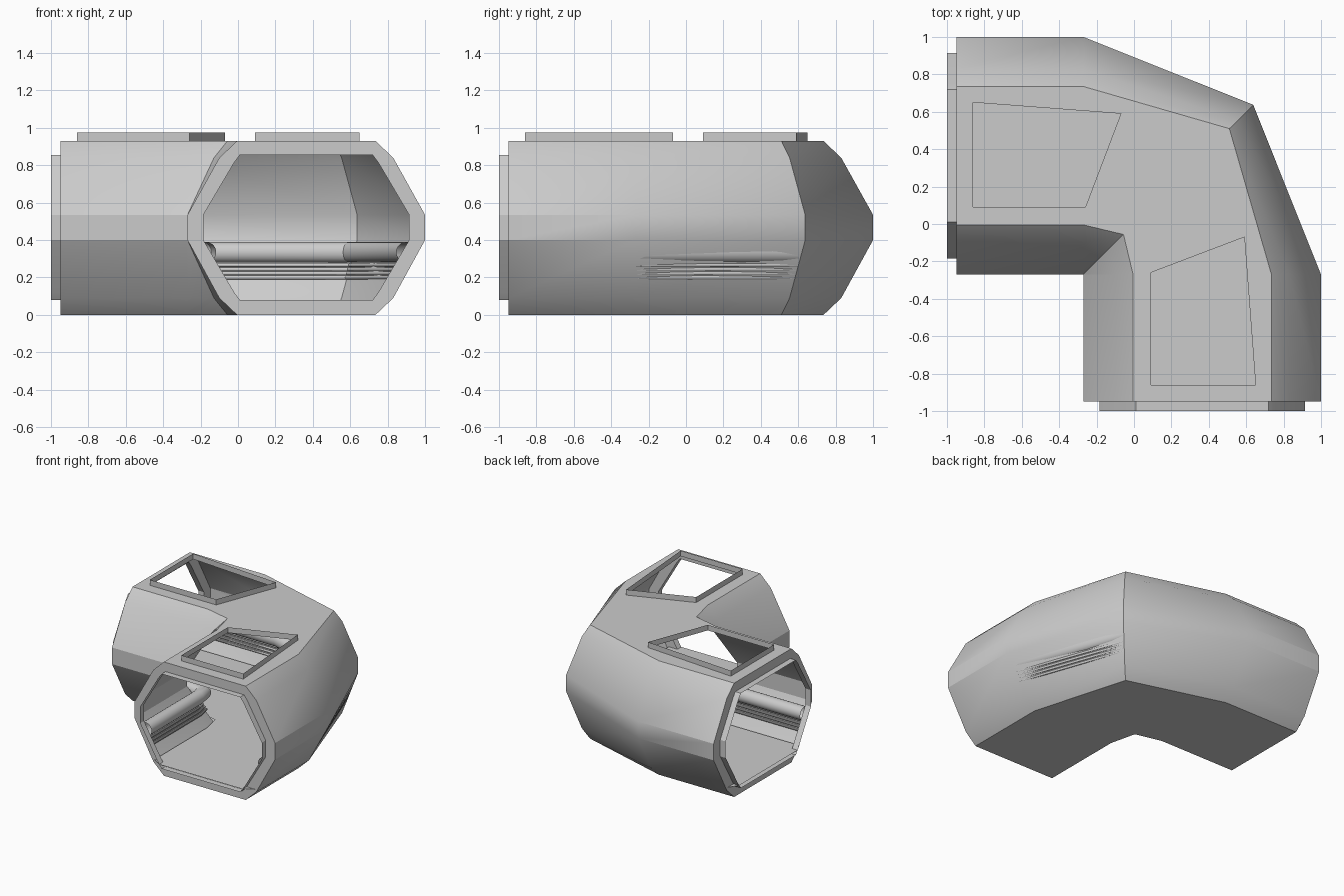
import bpy, bmesh
from math import cos, sin, pi, sqrt, radians

if "Cube" in bpy.data.objects:
    bpy.data.objects.remove(bpy.data.objects["Cube"])

PIVOT = -0.27   # the bend turns about this point in x and y
MID = 0.635     # distance from pivot to tunnel centre line
BEND = [(0, 0), (.17, .20), (.26, .297), (1.005, 1.103), (1.10, 1.165), (1.27, 1.283)]


def bend_radius(r):
    # radius on the corner mitre for a given radius on the straights
    for (a, fa), (b, fb) in zip(BEND, BEND[1:]):
        if r <= b:
            return fa + (fb - fa) * (r - a) / (b - a)
    return r


def place(u, z, station, end=0.95):
    # station 0..4 runs from the front end, round the corner, to the left end
    r = u + MID
    if station == 2:
        d = PIVOT + bend_radius(r) / sqrt(2)
        return (d, d, z)
    along = -end if station in (0, 4) else PIVOT
    across = PIVOT + r
    return (across, along, z) if station < 2 else (along, across, z)


def mirror_profile(half):
    return half + [(-u, z) for u, z in reversed(half)]


def finish(name, bm):
    bmesh.ops.recalc_face_normals(bm, faces=bm.faces)
    me = bpy.data.meshes.new(name)
    bm.to_mesh(me)
    bm.free()
    ob = bpy.data.objects.new(name, me)
    bpy.context.collection.objects.link(ob)
    bpy.ops.object.select_all(action='DESELECT')
    ob.select_set(True)
    bpy.context.view_layer.objects.active = ob
    bpy.ops.object.shade_smooth_by_angle(angle=radians(25))
    return ob


def bridge(bm, a, b, skip=()):
    n = len(a)
    for i in range(n):
        if i not in skip:
            j = (i + 1) % n
            bm.faces.new((a[i], a[j], b[j], b[i]))


def edge(bm, a, b):
    return bm.edges.get((a, b)) or bm.edges.new((a, b))


outer = mirror_profile([(.37, 0), (.465, .09), (.635, .40), (.635, .535), (.465, .84), (.37, .93)])
inner = mirror_profile([(.355, .08), (.385, .12), (.55, .40), (.55, .535), (.385, .815), (.355, .855)])
hatch = [(-.86, .65), (-.07, .59), (-.26, .09), (-.86, .09)]
TOP = 5         # profile side that forms the roof

# tunnel shell
bm = bmesh.new()
rings = [[bm.verts.new(place(u, z, s)) for u, z in outer] for s in range(5)]
for a, b in zip(rings, rings[1:]):
    bridge(bm, a, b, skip=(TOP,))

# end flanges and projecting lips
for s in (0, 4):
    root = [bm.verts.new(place(u, z, s)) for u, z in inner]
    tip = [bm.verts.new(place(u, z, s, 1.0)) for u, z in inner]
    bridge(bm, rings[s], root)
    bridge(bm, root, tip)

# roof with two hatch openings, each with an upstanding rim
loop = [r[TOP] for r in rings] + [r[TOP + 1] for r in reversed(rings)]
roof = [edge(bm, loop[i], loop[i - 1]) for i in range(len(loop))]
for outline in (hatch, [(y, x) for x, y in hatch]):
    low = [bm.verts.new((x, y, .93)) for x, y in outline]
    high = [bm.verts.new((x, y, .975)) for x, y in outline]
    bridge(bm, low, high)
    roof += [edge(bm, low[i], low[i - 1]) for i in range(4)]
bmesh.ops.triangle_fill(bm, edges=roof, use_beauty=True, use_dissolve=False)
finish("tunnel_shell", bm)

# walkway floor
bm = bmesh.new()
strip = [[bm.verts.new(place(u, .11, s, 1.0 if abs(u) < .38 else .95)) for u in (-.455, -.375, .375, .455)]
         for s in range(5)]
for a, b in zip(strip, strip[1:]):
    for i in range(3):
        bm.faces.new((a[i], a[i + 1], b[i + 1], b[i]))
finish("floor", bm)


# wall pipes, one thick and four thin on each side
def pipe(bm, side, z, radius, sides):
    wall = .465 + (z - .09) * .17 / .31
    u = wall - radius * 1.14
    pts = [(side * (u + radius * cos(2 * pi * k / sides)), z + radius * sin(2 * pi * k / sides))
           for k in range(sides)]
    tube = [[bm.verts.new(place(pu, pz, s)) for pu, pz in pts] for s in range(5)]
    for a, b in zip(tube, tube[1:]):
        bridge(bm, a, b)


for side, label in ((1, "outer"), (-1, "inner")):
    bm = bmesh.new()
    pipe(bm, side, .335, .055, 20)
    for k in range(4):
        pipe(bm, side, .20 + .022 * k, .01, 10)
    finish(label + "_wall_pipes", bm)
